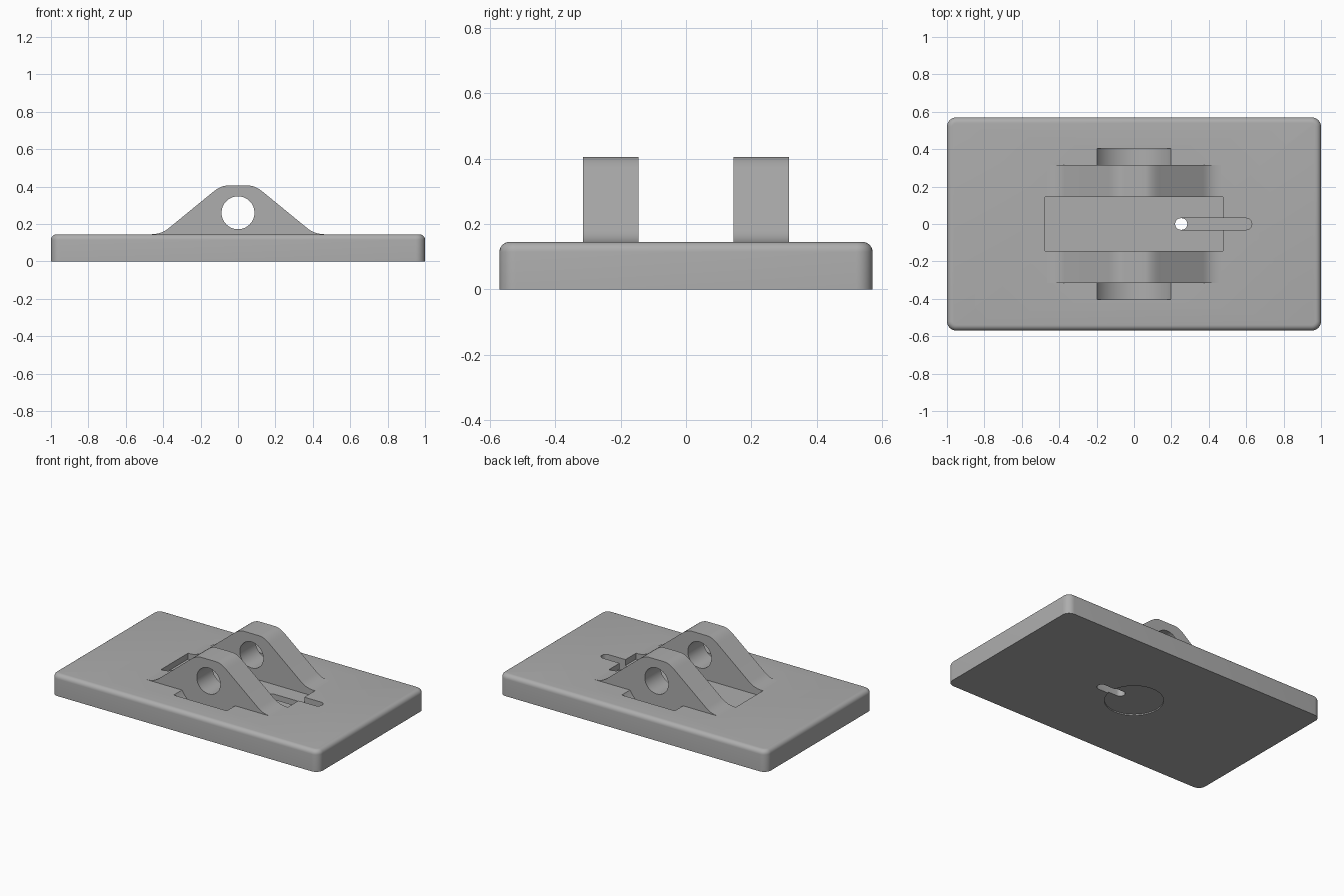
import bpy, bmesh, math
from mathutils import Matrix, Vector

cube = bpy.data.objects.get("Cube")
if cube:
    bpy.data.objects.remove(cube, do_unlink=True)

TOP = 0.145          # height of the base plate
PIN_Z = 0.26         # height of the pin axis

grey = bpy.data.materials.new("plain grey")
grey.use_nodes = True
colour = (0.42, 0.42, 0.42, 1)
grey.diffuse_color = colour
grey.node_tree.nodes["Principled BSDF"].inputs["Base Color"].default_value = colour


def make(name, bm):
    bmesh.ops.recalc_face_normals(bm, faces=bm.faces[:])
    mesh = bpy.data.meshes.new(name)
    bm.to_mesh(mesh)
    bm.free()
    mesh.materials.append(grey)
    obj = bpy.data.objects.new(name, mesh)
    bpy.context.collection.objects.link(obj)
    return obj


def extrude(name, points, offset):
    """Solid made by sweeping a closed outline along an offset."""
    bm = bmesh.new()
    face = bm.faces.new([bm.verts.new(p) for p in points])
    new = bmesh.ops.extrude_face_region(bm, geom=[face])["geom"]
    verts = [v for v in new if isinstance(v, bmesh.types.BMVert)]
    bmesh.ops.translate(bm, verts=verts, vec=offset)
    return make(name, bm)


def box(name, x, y, z):
    corners = [(x[0], y[0], z[0]), (x[1], y[0], z[0]), (x[1], y[1], z[0]), (x[0], y[1], z[0])]
    return extrude(name, corners, (0, 0, z[1] - z[0]))


def pin(name, radius, y0, y1):
    """Cylinder along the pin axis."""
    ring = [(radius * math.cos(a), y0, PIN_Z + radius * math.sin(a))
            for a in (math.tau * i / 64 for i in range(64))]
    return extrude(name, ring, (0, y1 - y0, 0))


def slot(name, x0, x1, radius, z0, z1):
    """Upright pill between two end positions."""
    pts = []
    for i in range(26):
        side, step = divmod(i, 13)
        a = math.pi * (side + step / 12) - math.pi / 2
        cx = x0 + radius if side else x1 - radius
        pts.append((cx + radius * math.cos(a), radius * math.sin(a), z0))
    return extrude(name, pts, (0, 0, z1 - z0))


def cut(obj, cutter):
    mod = obj.modifiers.new("cut", "BOOLEAN")
    mod.operation, mod.solver, mod.object = "DIFFERENCE", "EXACT", cutter
    bpy.context.view_layer.objects.active = obj
    bpy.ops.object.modifier_apply(modifier=mod.name)
    bpy.data.objects.remove(cutter, do_unlink=True)


def smooth(obj):
    bpy.ops.object.select_all(action="DESELECT")
    obj.select_set(True)
    bpy.context.view_layer.objects.active = obj
    bpy.ops.object.shade_smooth_by_angle(angle=math.radians(30))


def curve(a, b, c, steps=8):
    """Rounded corner from a to c, pulled toward b."""
    a, b, c = Vector(a), Vector(b), Vector(c)
    ts = [i / steps for i in range(steps + 1)]
    return [a * (1 - t) ** 2 + b * 2 * t * (1 - t) + c * t * t for t in ts]


# Base plate: rounded corners and rounded top rim
bm = bmesh.new()
bmesh.ops.create_cube(bm, size=1, matrix=Matrix.Translation((0, 0, TOP / 2))
                      @ Matrix.Diagonal((2, 1.14, TOP, 1)))
upright = [e for e in bm.edges if abs(e.verts[0].co.z - e.verts[1].co.z) > 0.1]
bmesh.ops.bevel(bm, geom=upright, offset=0.05, segments=8, profile=0.5, affect="EDGES")
rim = [e for e in bm.edges if all(v.co.z > TOP - 0.001 for v in e.verts)]
bmesh.ops.bevel(bm, geom=rim, offset=0.03, segments=6, profile=0.5, affect="EDGES")
base = make("base_plate", bm)

# Shallow pocket between the lugs
FLOOR = 0.105
cut(base, box("pocket_cutter", (-0.475, 0.475), (-0.145, 0.145), (FLOOR, 0.3)))

# Round clearance grooves outside the lugs
for s in (-1, 1):
    cut(base, pin("groove_cutter", 0.23, s * 0.315, s * 0.403))

# Offset cable slots, open where they overlap
cut(base, slot("upper_slot_cutter", 0.22, 0.63, 0.031, 0.06, 0.3))
cut(base, slot("lower_slot_cutter", 0.08, 0.285, 0.031, -0.1, 0.075))

# Shallow round recess underneath
ring = [(0.18 * math.cos(a), 0.18 * math.sin(a), -0.05)
        for a in (math.tau * i / 64 for i in range(64))]
cut(base, extrude("recess_cutter", ring, (0, 0, 0.058)))
smooth(base)

# Pair of lugs with flared feet and a pin hole
right_half = (curve((0.06, 0.405), (0.093, 0.405), (0.135, 0.37))
              + curve((0.37, 0.178), (0.41, TOP), (0.465, TOP)))
outline = right_half + [Vector((-p.x, p.y)) for p in reversed(right_half)]
for s, name in ((-1, "front_lug"), (1, "back_lug")):
    lug = extrude(name, [(p.x, s * 0.145, p.y) for p in outline], (0, s * 0.17, 0))
    cut(lug, pin("pin_hole_cutter", 0.088, -0.5, 0.5))
    smooth(lug)
